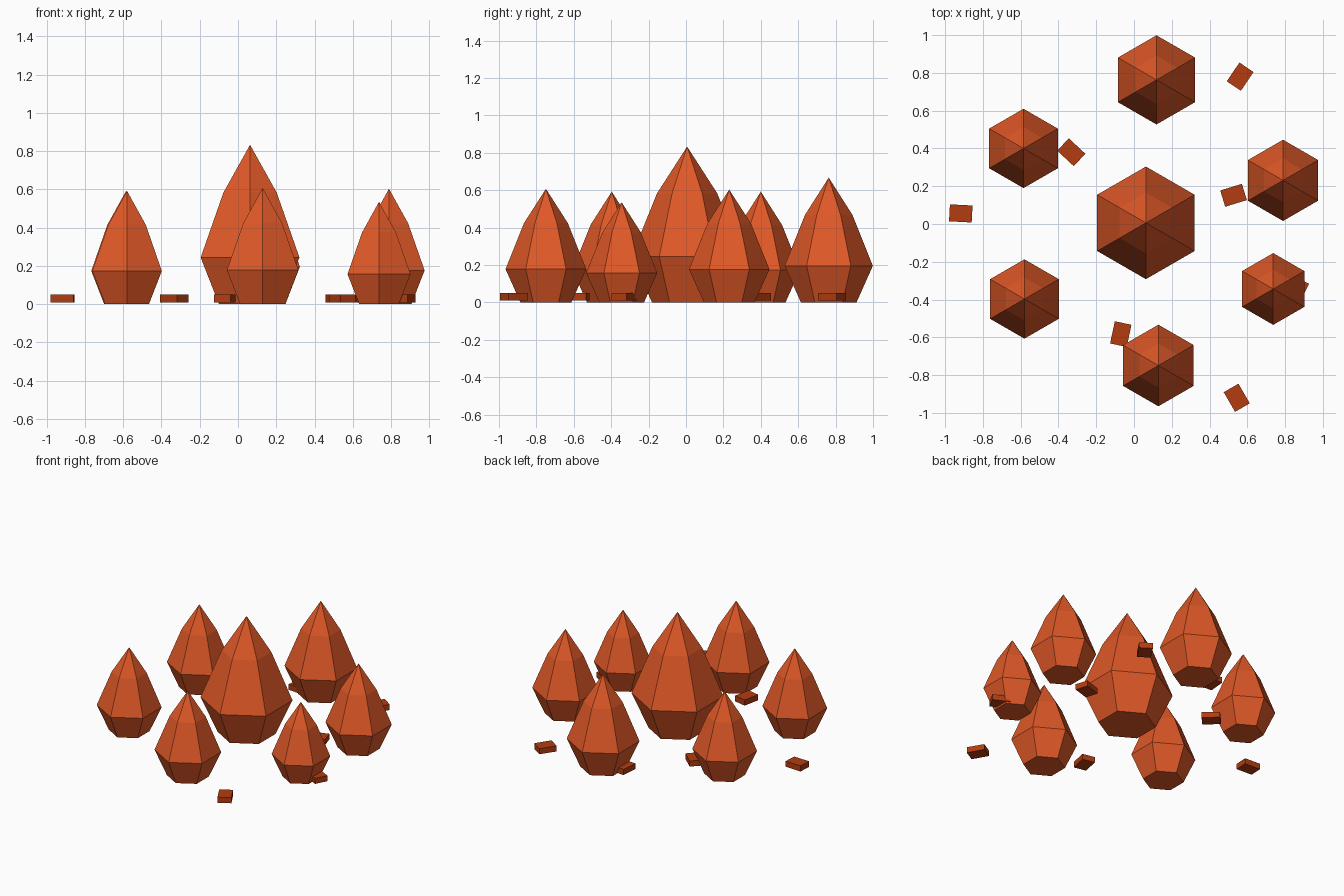
import bpy, bmesh, math

if "Cube" in bpy.data.objects:
    bpy.data.objects.remove(bpy.data.objects["Cube"])


def material(name, rgb):
    m = bpy.data.materials.new(name)
    m.diffuse_color = (*rgb, 1)
    m.use_nodes = True
    m.node_tree.nodes["Principled BSDF"].inputs["Base Color"].default_value = m.diffuse_color
    return m


CRYSTAL = material("bright orange", (0.74, 0.098, 0.020))
CHIP = material("dark orange", (0.45, 0.045, 0.005))


def add_object(name, bm, mat):
    bmesh.ops.recalc_face_normals(bm, faces=bm.faces)
    me = bpy.data.meshes.new(name)
    bm.to_mesh(me)
    bm.free()
    me.materials.append(mat)
    ob = bpy.data.objects.new(name, me)
    bpy.context.collection.objects.link(ob)
    return ob


# (radius, height) fractions of the crystal profile, below the tip
PROFILE = [(0.63, 0.0), (1.0, 0.293), (0.54, 0.70)]


def crystal(name, x, y, radius, height):
    bm = bmesh.new()
    rings = []
    for fr, fz in PROFILE:
        ring = []
        for i in range(6):
            a = math.radians(90 + 60 * i)
            ring.append(bm.verts.new((radius * fr * math.cos(a),
                                      radius * fr * math.sin(a), height * fz)))
        rings.append(ring)
    tip = bm.verts.new((0, 0, height))
    bm.faces.new(rings[0])
    for i in range(6):
        j = (i + 1) % 6
        for lo, hi in zip(rings, rings[1:]):
            bm.faces.new((lo[i], lo[j], hi[j], hi[i]))
        bm.faces.new((rings[-1][i], rings[-1][j], tip))
    add_object(name, bm, CRYSTAL).location = (x, y, 0)


def chip(name, x, y, angle):
    bm = bmesh.new()
    bmesh.ops.create_cube(bm, size=1)
    bmesh.ops.scale(bm, vec=(0.12, 0.09, 0.04), verts=bm.verts)
    ob = add_object(name, bm, CHIP)
    ob.location = (x, y, 0.03)
    ob.rotation_euler.z = math.radians(angle)


# Large centre crystal with six smaller ones around it
crystal("centre_crystal", 0.063, 0.006, 0.298, 0.833)
OUTER = [
    (0.119, 0.763, 0.236, 0.667),
    (-0.585, 0.40, 0.21, 0.592),
    (-0.58, -0.397, 0.21, 0.592),
    (0.129, -0.749, 0.216, 0.607),
    (0.737, -0.344, 0.19, 0.535),
    (0.789, 0.231, 0.215, 0.603),
]
for n, c in enumerate(OUTER, 1):
    crystal(f"outer_crystal_{n}", *c)

# Small flat chips scattered on the ground
CHIPS = [
    (0.562, 0.78, 56), (-0.332, 0.38, -43), (0.527, 0.152, 17),
    (-0.917, 0.056, -3), (0.853, -0.33, -27), (-0.07, -0.583, 78),
    (0.544, -0.92, -60), (-0.03, 0.74, 85),
]
for n, c in enumerate(CHIPS, 1):
    chip(f"ground_chip_{n}", *c)
